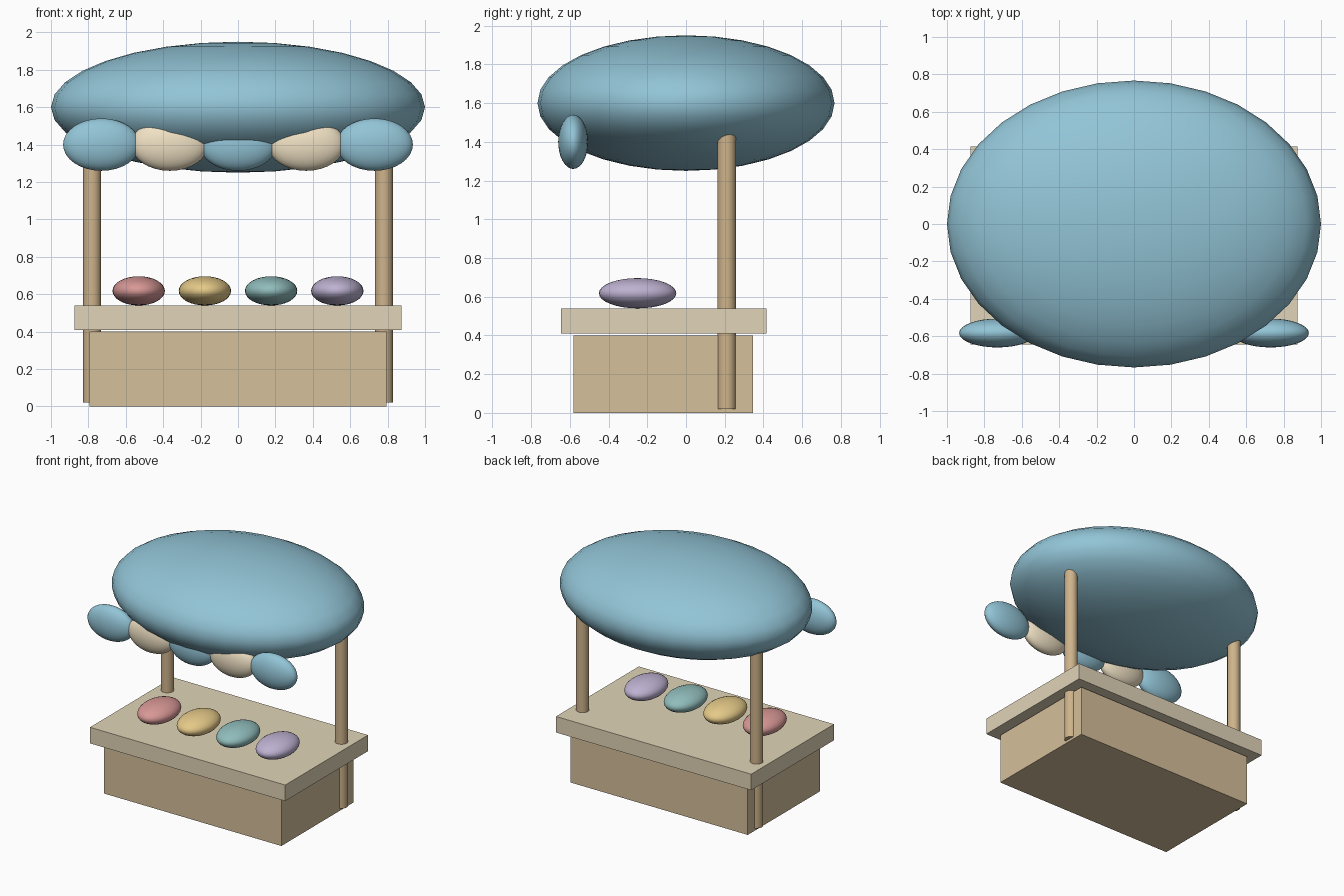
import bpy

if "Cube" in bpy.data.objects:
    bpy.data.objects.remove(bpy.data.objects["Cube"])


def material(name, rgb):
    m = bpy.data.materials.new(name)
    m.diffuse_color = [(c / 255) ** 2.2 for c in rgb] + [1]
    m.use_nodes = True
    m.node_tree.nodes["Principled BSDF"].inputs["Base Color"].default_value = m.diffuse_color
    return m


BLUE = material("blue cloth", (145, 195, 213))
CREAM = material("cream cloth", (240, 225, 195))
WOOD = material("wood", (212, 190, 153))
TOP = material("pale wood", (224, 211, 182))
POST = material("post wood", (205, 178, 138))


def finish(name, mat, smooth=False):
    ob = bpy.context.object
    ob.name = name
    ob.data.materials.append(mat)
    bpy.ops.object.transform_apply(location=False, rotation=False, scale=True)
    if smooth:
        bpy.ops.object.shade_smooth_by_angle(angle=0.7)
    return ob


def box(name, lo, hi, mat):
    bpy.ops.mesh.primitive_cube_add(
        size=1, location=[(a + b) / 2 for a, b in zip(lo, hi)])
    bpy.context.object.scale = [b - a for a, b in zip(lo, hi)]
    return finish(name, mat)


def ellipsoid(name, centre, radii, mat, segments=32, rings=16):
    bpy.ops.mesh.primitive_uv_sphere_add(
        segments=segments, ring_count=rings, radius=1, location=centre)
    bpy.context.object.scale = radii
    return finish(name, mat, True)


# Stall body and counter
box("stall_base", (-0.795, -0.58, 0), (0.795, 0.345, 0.40), WOOD)
box("counter_top", (-0.875, -0.645, 0.41), (0.875, 0.415, 0.54), TOP)

# Rear posts running up into the canopy
for side, x in (("left", -0.78), ("right", 0.78)):
    bpy.ops.mesh.primitive_cylinder_add(
        vertices=24, radius=0.048, depth=1.48, location=(x, 0.21, 0.76))
    finish(side + "_post", POST, True)

# Puffy canopy
ellipsoid("canopy", (0, 0, 1.6), (1.0, 0.767, 0.35), BLUE)

# Alternating valance puffs along the front
for i in range(5):
    ellipsoid(f"valance_puff_{i + 1}", ((i - 2) * 0.365, -0.583, 1.4),
              (0.205, 0.077, 0.14), CREAM if i % 2 else BLUE)

# Goods on the counter
goods = [("red", (214, 150, 148)), ("yellow", (228, 200, 135)),
         ("teal", (143, 187, 186)), ("violet", (188, 176, 208))]
for i, (name, rgb) in enumerate(goods):
    ellipsoid(name + "_goods", ((i - 1.5) * 0.354, -0.25, 0.618),
              (0.14, 0.2, 0.078), material(name, rgb))
